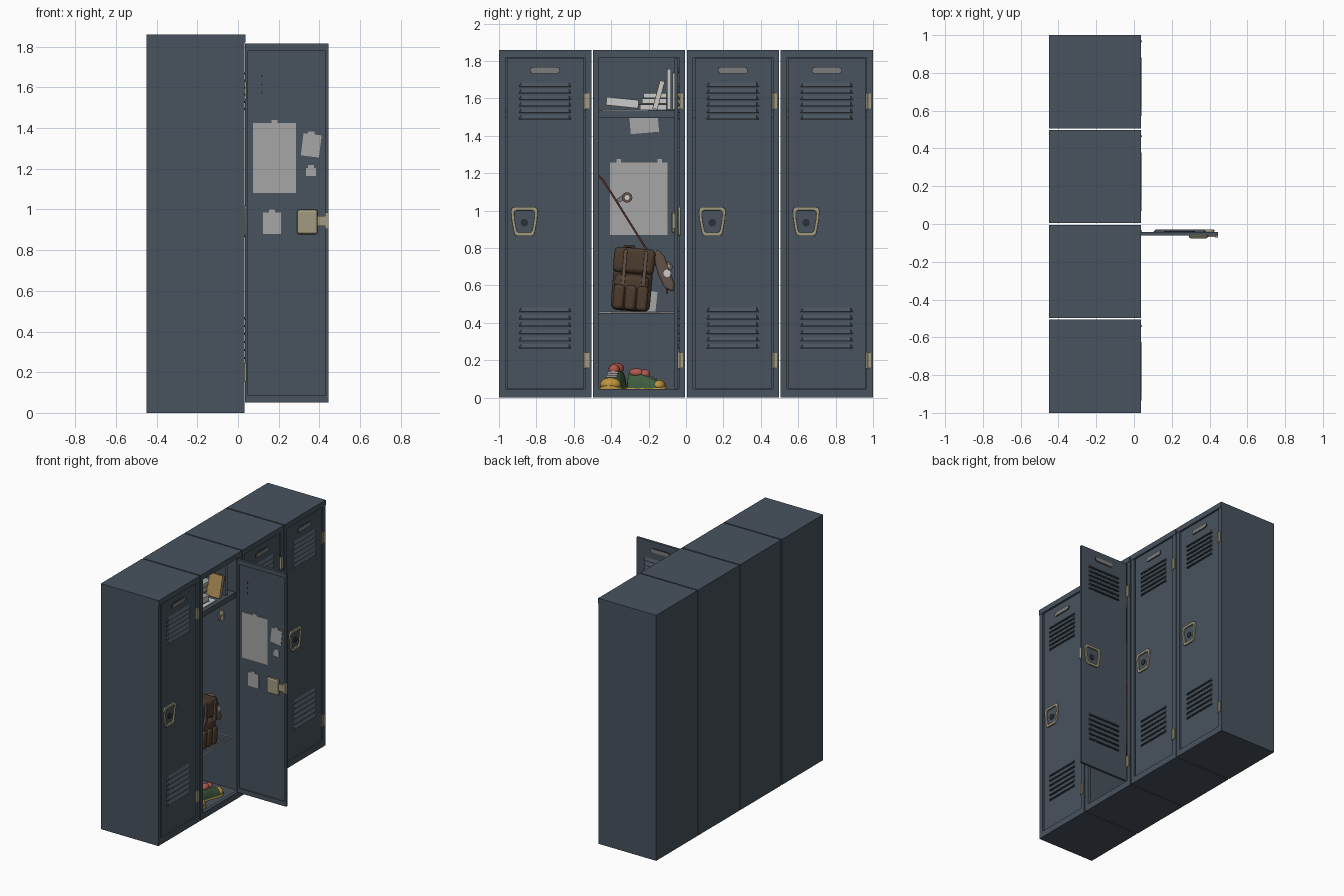
import bpy, bmesh
from math import sin, cos, pi, radians
from mathutils import Matrix, Vector

if "Cube" in bpy.data.objects:
    bpy.data.objects.remove(bpy.data.objects["Cube"])

I4 = Matrix.Identity(4)

def mat(name, r, g, b):
    m = bpy.data.materials.new(name)
    m.diffuse_color = (r, g, b, 1)
    m.use_nodes = True
    m.node_tree.nodes["Principled BSDF"].inputs["Base Color"].default_value = m.diffuse_color
    return m

SLATE = mat("slate_paint", .065, .085, .11)
DARK = mat("dark_recess", .025, .03, .035)
TAN = mat("tan_metal", .36, .33, .22)
PLATE = mat("plate_grey", .2, .2, .2)
PAPER = mat("paper", .38, .38, .38)
WHITE = mat("pale", .6, .6, .6)
BROWN = mat("brown_canvas", .075, .045, .028)
LBROWN = mat("worn_brown", .12, .085, .065)
WOOD = mat("red_wood", .1, .03, .022)
GREEN = mat("shoe_green", .05, .11, .05)
RED = mat("shoe_red", .45, .1, .08)
YELLOW = mat("yellow", .5, .3, .05)
BOOKG = mat("book_green", .3, .42, .33)
BOOKT = mat("book_tan", .4, .25, .09)

def finish(name, bm, m, M=I4, smooth=False, bevel=0, seg=2):
    bmesh.ops.recalc_face_normals(bm, faces=bm.faces)
    me = bpy.data.meshes.new(name)
    bm.to_mesh(me)
    bm.free()
    me.transform(M)
    me.materials.append(m)
    if smooth:
        me.shade_smooth()
        me.set_sharp_from_angle(angle=radians(40))
    ob = bpy.data.objects.new(name, me)
    bpy.context.collection.objects.link(ob)
    if bevel:
        b = ob.modifiers.new("bevel", 'BEVEL')
        b.width, b.segments = bevel, seg
    return ob

def turn(c, axis, deg):
    c = Vector(c)
    return Matrix.Translation(c) @ Matrix.Rotation(radians(deg), 4, axis) @ Matrix.Translation(-c)

def box(name, x, y, z, m, M=I4, tilt=None, **kw):
    bm = bmesh.new()
    c = [(a[0] + a[1]) / 2 for a in (x, y, z)]
    s = [abs(a[1] - a[0]) for a in (x, y, z)]
    bmesh.ops.create_cube(bm, size=1, matrix=Matrix.Translation(c) @ Matrix.Diagonal((*s, 1)))
    if tilt:
        M = M @ turn(c, *tilt)
    return finish(name, bm, m, M, **kw)

def prism(name, pts, x0, x1, m, M=I4, hole=None, **kw):
    """Outline in (y, z) extruded along x; hole = inner outline scale makes a ring."""
    bm = bmesh.new()
    n = len(pts)
    a = [[bm.verts.new((x, *p)) for p in pts] for x in (x0, x1)]
    loops = [a]
    if hole:
        cy, cz = (sum(p[i] for p in pts) / n for i in (0, 1))
        loops.append([[bm.verts.new((x, cy + (p[0] - cy) * hole, cz + (p[1] - cz) * hole))
                       for p in pts] for x in (x0, x1)])
    for i in range(n):
        j = (i + 1) % n
        for l in loops:
            bm.faces.new((l[0][i], l[0][j], l[1][j], l[1][i]))
        if hole:
            for k in (0, 1):
                bm.faces.new((a[k][i], a[k][j], loops[1][k][j], loops[1][k][i]))
    if not hole:
        bm.faces.new(a[0])
        bm.faces.new(a[1])
    return finish(name, bm, m, M, **kw)

def cyl(name, c, r, h, axis, m, M=I4, seg=20):
    bm = bmesh.new()
    R = {'X': Matrix.Rotation(pi / 2, 4, 'Y'), 'Y': Matrix.Rotation(pi / 2, 4, 'X'), 'Z': I4}[axis]
    bmesh.ops.create_cone(bm, cap_ends=True, segments=seg, radius1=r, radius2=r, depth=h,
                          matrix=Matrix.Translation(c) @ R)
    return finish(name, bm, m, M, smooth=True)

def tube(name, pts, r, m, closed=False):
    cu = bpy.data.curves.new(name, 'CURVE')
    cu.dimensions, cu.bevel_depth, cu.bevel_resolution, cu.use_fill_caps = '3D', r, 2, True
    s = cu.splines.new('POLY')
    s.points.add(len(pts) - 1)
    for p, q in zip(s.points, pts):
        p.co = (*q, 1)
    s.use_cyclic_u = closed
    cu.materials.append(m)
    ob = bpy.data.objects.new(name, cu)
    bpy.context.collection.objects.link(ob)

def capsule(cy, cz, w, h, n=6):
    r = h / 2
    return [(cy + s * (w / 2 - r) + r * cos(a + t * pi / n), cz + r * sin(a + t * pi / n))
            for s, a in ((1, -pi / 2), (-1, pi / 2)) for t in range(n + 1)]

def louver(name, cy, z, M):
    bm = bmesh.new()
    w, h, d = .14, .022, .012
    v = [bm.verts.new(p) for p in ((0, cy - w, z), (0, cy + w, z), (0, cy + w - .012, z + h), (0, cy - w + .012, z + h),
                                   (d, cy - w + .012, z), (d, cy + w - .012, z))]
    for f in ((0, 1, 5, 4), (1, 2, 5), (2, 3, 4, 5), (3, 0, 4)):
        bm.faces.new([v[i] for i in f])
    finish(name, bm, SLATE, M)
    box(name + "_slot", (0, .002), (cy - w, cy + w), (z - .005, z), DARK, M)

def door(n, M):
    """Closed pose: outer face at x = 0, hinge edge at y = 0, width towards -y."""
    p = f"door_{n}_"
    W, z0, z1 = .411, .05, 1.815
    box(p + "panel", (-.011, 0), (-W, 0), (z0, z1), SLATE, M)
    for k, (y, z) in enumerate((((-W, -W + .015), (z0, z1)), ((-.015, 0), (z0, z1)),
                                ((-W, 0), (z0, z0 + .035)), ((-W, 0), (z1 - .035, z1)))):
        box(p + f"flange_{k}", (-.019, -.010), y, z, SLATE, M)
    for i in range(6):
        louver(p + f"upper_louver_{i}", -.208, 1.49 + .0345 * i, M)
        louver(p + f"lower_louver_{i}", -.208, .265 + .039 * i, M)
    prism(p + "label_rim", capsule(-.208, 1.75, .162, .036), 0, .004, DARK, M)
    prism(p + "label_plate", capsule(-.208, 1.75, .154, .029), 0, .006, PLATE, M)
    half = [(.055, 1.02), (.066, 1.014), (.072, 1.0), (.068, .95), (.056, .885), (.051, .871), (.04, .864)]
    ring = [(-.318 + a, b) for a, b in half] + [(-.318 - a, b) for a, b in half[::-1]]
    prism(p + "handle_ring", ring, 0, .013, TAN, M, hole=.76, bevel=.003)
    prism(p + "handle_cup", [(-.318 + (y + .318) * .76, .945 + (z - .945) * .76) for y, z in ring], 0, .002, SLATE, M)
    cyl(p + "handle_button", (.004, -.318, .935), .02, .008, 'X', DARK, M)
    # latch housing on the inner face
    box(p + "latch_box", (-.035, -.011), (-.357, -.255), (.878, 1.0), TAN, M, bevel=.012)
    box(p + "latch_arm", (-.028, -.014), (-.395, -.35), (.918, .968), TAN, M)
    box(p + "latch_bolt", (-.03, -.008), (-.411, -.393), (.905, .985), TAN, M)
    for i in range(3):
        box(p + f"vent_hole_{i}", (-.013, -.011), (-.085, -.078), (1.57 + .04 * i, 1.58 + .04 * i), DARK, M)

# lockers
XF, HW = .033, .2465
for n in range(4):
    c = -.753 + .502 * n
    L, R = c - HW, c + HW
    p = f"locker_{n}_"
    box(p + "back", (-.45, -.43), (L, R), (0, 1.86), SLATE)
    box(p + "left_wall", (-.43, XF), (L, L + .012), (0, 1.86), SLATE)
    box(p + "right_wall", (-.43, XF), (R - .012, R), (0, 1.86), SLATE)
    box(p + "roof", (-.43, XF), (L, R), (1.845, 1.86), SLATE)
    box(p + "floor", (-.43, XF), (L, R), (0, .04), SLATE)
    box(p + "left_stile", (.008, XF), (L, c - .213), (0, 1.86), SLATE)
    box(p + "right_stile", (.008, XF), (c + .213, R), (0, 1.86), SLATE)
    box(p + "head_rail", (.008, XF + .003), (L, R), (1.82, 1.86), SLATE)
    box(p + "sill_rail", (.008, XF), (L, R), (0, .047), SLATE)
    box(p + "shelf", (-.43, -.01), (L + .012, R - .012), (1.522, 1.535), SLATE)
    box(p + "shelf_lip", (-.022, -.01), (L + .012, R - .012), (1.495, 1.535), SLATE)
    for k, z in (("top", 1.585), ("bottom", .2)):
        box(p + f"hinge_{k}", (.02, .038), (c + .21, c + .236), (z - .04, z + .04), TAN)
        cyl(p + f"hinge_pin_{k}", (.036, c + .214, z), .006, .09, 'Z', TAN)
    if n == 1:
        door(n, Matrix.Translation((.035, -.042, 0)) @ Matrix.Rotation(pi / 2, 4, 'Z'))
    else:
        door(n, Matrix.Translation((.027, c + .207, 0)))

# papers taped to the open door: x, z, tilt
for i, (x, z, t) in enumerate((((.073, .285), (1.08, 1.425), 0), ((.315, .405), (1.26, 1.37), 7),
                               ((.335, .383), (1.165, 1.205), 0), ((.122, .212), (.88, .985), 0))):
    box(f"door_paper_{i}", (x[0], x[1]), (-.056, -.053), z, PAPER, tilt=('Y', t))
    m = sum(x) / 2
    box(f"door_tape_{i}", (m - .015, m + .015), (-.057, -.053), (z[1] - .012, z[1] + .014), PAPER)

# papers on the back wall
for i, (y, z, t) in enumerate((((-.405, -.1), (.87, 1.258), 0), ((-.3, -.148), (1.415, 1.52), 5),
                               ((-.25, -.158), (.455, .57), -6))):
    box(f"wall_paper_{i}", (-.43, -.426), y, z, PAPER, tilt=('X', t))
for i, y in enumerate((-.36, -.14)):
    box(f"wall_tape_{i}", (-.43, -.425), (y - .012, y + .012), (1.245, 1.275), PAPER)

# coat hook on the right wall
box("hook_plate", (-.135, -.105), (-.024, -.017), (1.3, 1.37), TAN, bevel=.003)
tube("coat_hook", [(-.12, -.02, 1.34), (-.12, -.04, 1.325), (-.12, -.052, 1.305), (-.12, -.058, 1.325)], .005, TAN)

# wire shelf
tube("wire_shelf_rim", [(-.425, -.47, .455), (0, -.47, .455), (0, -.062, .455), (-.425, -.062, .455)], .005, WHITE, True)
for i in range(5):
    y = -.405 + .07 * i
    tube(f"wire_shelf_rod_{i}", [(-.425, y, .455), (0, y, .455)], .003, WHITE)

# books on the top shelf
def book(name, x, y, z, cover, tilt=None, thin=2):
    box(name + "_pages", *[(a[0] + .004, a[1] - .004) for a in (x, y, z)], WHITE, tilt=tilt)
    c = Vector([(a[0] + a[1]) / 2 for a in (x, y, z)])
    for k in (0, 1):
        d = [x, y, z]
        e = d[thin][k]
        d[thin] = (e, e + (.004, -.004)[k])
        box(f"{name}_cover_{k}", *d, cover, M=turn(c, *tilt) if tilt else I4)

book("open_paper_book", (-.25, -.06), (-.43, -.25), (1.555, 1.6), PAPER, ('X', -6))
box("loose_paper", (-.28, -.04), (-.45, -.2), (1.535, 1.542), WHITE)
book("stacked_book_low", (-.36, -.14), (-.24, -.1), (1.572, 1.6), BOOKT)
book("stacked_book_high", (-.35, -.15), (-.23, -.1), (1.602, 1.628), BOOKG)
book("stack_base_book", (-.36, -.14), (-.25, -.1), (1.536, 1.57), SLATE)
book("leaning_book", (-.14, -.03), (-.16, -.132), (1.537, 1.7), BOOKT, ('X', -15), 1)
book("upright_book", (-.2, -.03), (-.102, -.08), (1.536, 1.76), SLATE, None, 1)
book("green_book", (-.36, -.2), (-.072, -.05), (1.536, 1.74), BOOKG, None, 1)

# skateboard leaning behind the bag
path = [(-.472, 1.2), (-.44, 1.165), (-.4, 1.105), (-.2, .785), (-.13, .67), (-.1, .6), (-.095, .56)]
deck = path + [(y - .008, z - .007) for y, z in path[::-1]]
prism("skateboard_deck", deck, -.4, -.21, WOOD, bevel=.002)
for i, (y, z) in enumerate(((-.315, 1.07), (-.1, .7))):
    cyl(f"skateboard_axle_{i}", (-.305, y, z), .008, .17, 'X', PLATE)
    box(f"skateboard_truck_{i}", (-.33, -.28), (y - .055, y + .01), (z - .012, z + .012), PLATE, tilt=('X', 33))
    for k, x in enumerate((-.38, -.23)):
        cyl(f"skateboard_wheel_{i}_{k}", (x, y, z), .028, .034, 'X', LBROWN)
        cyl(f"skateboard_bearing_{i}_{k}", (x, y, z), .013, .038, 'X', WHITE)

# backpack, slightly tilted
B = turn((-.13, -.29, .47), 'X', -5)
kw = dict(M=B, bevel=.035, seg=4, smooth=True)
box("backpack_body", (-.24, -.07), (-.405, -.195), (.462, .785), BROWN, **kw)
box("backpack_front_pocket", (-.12, -.035), (-.395, -.21), (.466, .66), BROWN, **kw)
box("backpack_flap", (-.2, -.045), (-.41, -.19), (.665, .8), BROWN, M=B, bevel=.025, seg=3, smooth=True)
for i in range(3):
    y = -.395 + .063 * i
    box(f"backpack_pouch_{i}", (-.07, -.02), (y, y + .059), (.468, .6), BROWN, M=B, bevel=.018, seg=3, smooth=True)
for i, y in enumerate((-.36, -.25)):
    box(f"backpack_strap_{i}", (-.05, -.03), (y, y + .02), (.6, .79), LBROWN, M=B, bevel=.003)
tube("backpack_grab_loop", [(-.16, -.33, .79), (-.16, -.325, .81), (-.16, -.28, .81), (-.16, -.275, .79)], .008, BROWN)
side = [(-.175, .76), (-.15, .795), (-.115, .755), (-.062, .61), (-.065, .565), (-.115, .585), (-.15, .66)]
prism("backpack_side_flap", side, -.15, -.09, LBROWN, bevel=.012, seg=3, smooth=True)
cyl("backpack_side_badge", (-.088, -.1, .665), .02, .006, 'X', WHITE)

# shoes: lofted half-ellipse sections from heel to toe
def shoe(n, M):
    secs = [(-.105, .028, .075), (-.1, .038, .095), (-.06, .043, .105), (-.02, .043, .1),
            (.02, .047, .08), (.06, .051, .06), (.09, .046, .05), (.108, .03, .036), (.115, .012, .022)]
    for part, m, k, top in (("upper", GREEN, 1, None), ("sole", YELLOW, 1.06, .022)):
        bm = bmesh.new()
        rows = [[bm.verts.new((x * k, w * k * cos(pi * i / 12), (h if not top else top) * sin(pi * i / 12) ** .7
                               if 0 < i < 12 else 0)) for i in range(13)] for x, w, h in secs]
        for a, b in zip(rows, rows[1:]):
            for i in range(13):
                j = (i + 1) % 13
                bm.faces.new((a[i], a[j], b[j], b[i]))
        bm.faces.new(rows[0])
        bm.faces.new(rows[-1])
        finish(f"shoe_{n}_{part}", bm, m, M, smooth=True)
    for part, c, s, m in (("collar", (-.055, 0, .1), (.045, .036, .026), RED),
                          ("tongue", (-.005, 0, .095), (.03, .026, .024), RED),
                          ("toe_cap", (.08, 0, .026), (.037, .05, .032), YELLOW)):
        bm = bmesh.new()
        bmesh.ops.create_uvsphere(bm, u_segments=16, v_segments=10, radius=1,
                                  matrix=Matrix.Translation(c) @ Matrix.Diagonal((*s, 1)))
        finish(f"shoe_{n}_{part}", bm, m, M, smooth=True)
    for i in range(3):
        box(f"shoe_{n}_lace_{i}", (.015 + .018 * i, .022 + .018 * i), (-.026, .026),
            (.078 - .009 * i, .087 - .009 * i), WHITE, M, bevel=.002)

shoe(0, Matrix.Translation((-.14, -.385, .041)) @ Matrix.Rotation(radians(-12), 4, 'Z') @ Matrix.Scale(1.15, 4))
shoe(1, Matrix.Translation((-.09, -.215, .041)) @ Matrix.Rotation(radians(75), 4, 'Z') @ Matrix.Scale(.92, 4))
